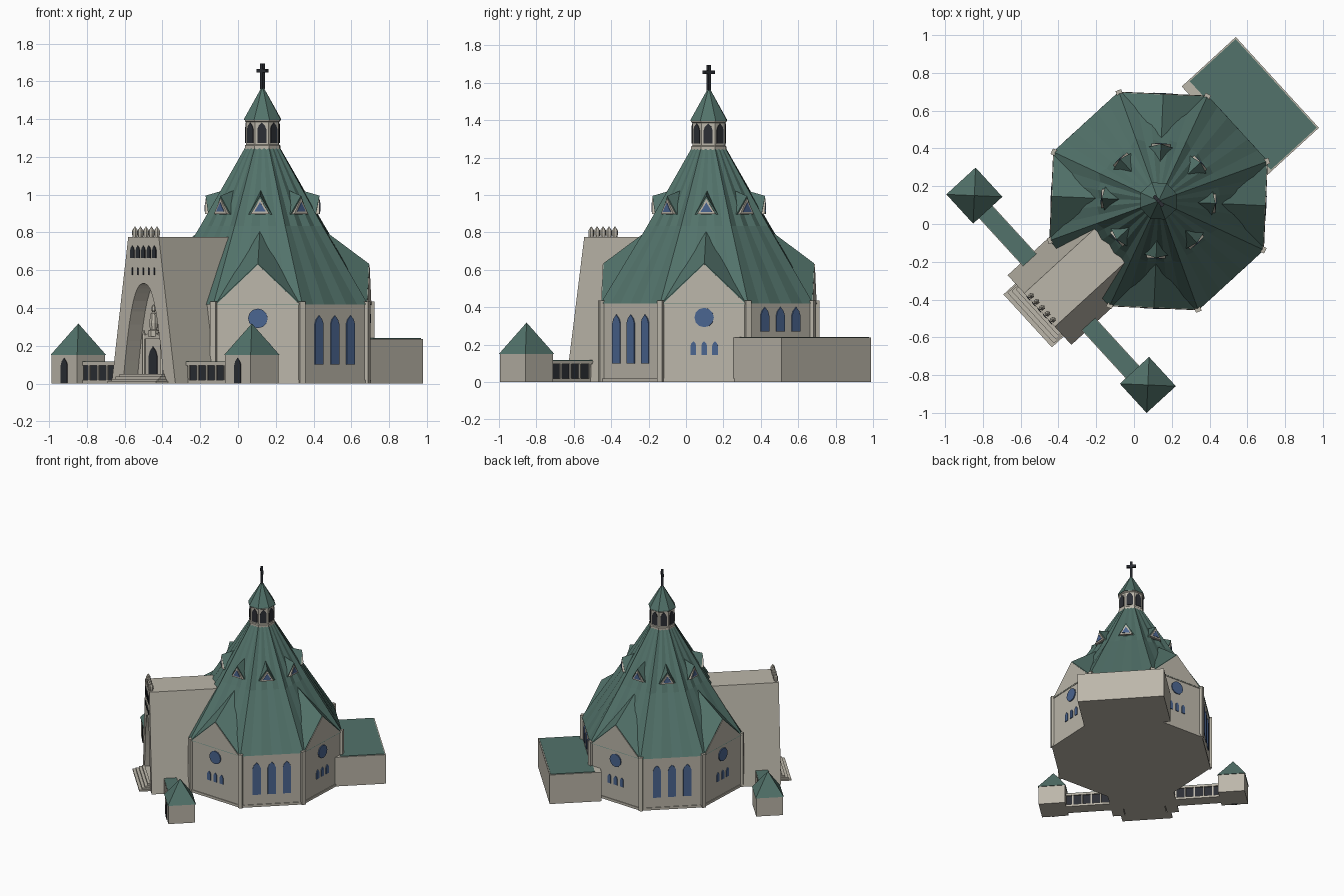
import bpy, bmesh, math
from mathutils import Matrix, Vector

if "Cube" in bpy.data.objects:
    bpy.data.objects.remove(bpy.data.objects["Cube"])

# Everything is built with the entrance facing -y, then turned and shifted into place
WORLD = Matrix.Translation((0.13, 0.122, 0)) @ Matrix.Rotation(math.radians(-47.5), 4, 'Z')
R = 0.61
AP = R * math.cos(math.pi / 8)


def material(name, col):
    m = bpy.data.materials.new(name)
    m.diffuse_color = (*col, 1)
    m.use_nodes = True
    m.node_tree.nodes["Principled BSDF"].inputs["Base Color"].default_value = m.diffuse_color
    return m


STONE = material("stone", (0.50, 0.47, 0.40))
GREEN = material("copper_green", (0.085, 0.17, 0.145))
BLUE = material("blue_glass", (0.07, 0.13, 0.28))
DARK = material("dark_opening", (0.025, 0.028, 0.035))


def rot(k):
    return Matrix.Rotation(k * math.pi / 4, 4, 'Z')


def poly(bm, verts, faces, m=Matrix()):
    vs = [bm.verts.new(m @ Vector(v)) for v in verts]
    for f in faces:
        bm.faces.new([vs[i] for i in f])


def prism(bm, pts, y0, y1, m=Matrix()):
    """Extrude an x-z outline from y0 to y1."""
    n = len(pts)
    poly(bm, [(x, y0, z) for x, z in pts] + [(x, y1, z) for x, z in pts],
         [list(range(n)), list(range(2 * n - 1, n - 1, -1))] +
         [(i, i + n, (i + 1) % n + n, (i + 1) % n) for i in range(n)], m)


def box(bm, x0, x1, y0, y1, z0, z1, m=Matrix()):
    prism(bm, [(x0, z0), (x1, z0), (x1, z1), (x0, z1)], y0, y1, m)


def ring(bm, n, levels, m=Matrix()):
    """Stack of n-sided rings (radius, z); flat sides face the axes."""
    verts = [(r * math.cos((i + .5) * 2 * math.pi / n), r * math.sin((i + .5) * 2 * math.pi / n), z)
             for r, z in levels for i in range(n)]
    faces = [list(range(n)), list(range(len(verts) - n, len(verts)))]
    for l in range(len(levels) - 1):
        faces += [(l*n + i, l*n + (i + 1) % n, l*n + n + (i + 1) % n, l*n + n + i) for i in range(n)]
    poly(bm, verts, faces, m)


def arch(cx, hw, z0, z1):
    """Pointed window outline."""
    zs = z1 - hw * 1.5
    return [(cx - hw, z0), (cx + hw, z0), (cx + hw, zs), (cx + hw * .7, zs + hw * .8), (cx, z1),
            (cx - hw * .7, zs + hw * .8), (cx - hw, zs)]


def finish(name, bm, mat):
    bmesh.ops.recalc_face_normals(bm, faces=bm.faces)
    me = bpy.data.meshes.new(name)
    bm.transform(WORLD)
    bm.to_mesh(me)
    bm.free()
    me.materials.append(mat)
    bpy.context.collection.objects.link(bpy.data.objects.new(name, me))


new = bmesh.new

# Octagonal nave walls, plinth and corner posts
b = new()
ring(b, 8, [(R, 0), (R, .42)])
ring(b, 8, [(R + .006, 0), (R + .006, .02)])
finish("nave_walls", b, STONE)
b = new()
for k in range(8):
    m = rot(k + .5) @ Matrix.Translation((0, -R, 0))
    box(b, -.016, .016, -.014, .014, 0, .435, m)
finish("corner_posts", b, STONE)

# Pleated main roof
b = new()
N = 6
verts = []
for r, z, amp in ((R + .006, .42, .0), (.35, .835, .012), (.098, 1.25, .004)):
    for k in range(8):
        a, c = (rot(k + s) @ Vector((0, -r, z)) for s in (-.5, .5))
        for j in range(N):
            p = a.lerp(c, j / N)
            d = Vector((p.x, p.y, 0)).normalized()
            verts.append(p - d * amp * (j % 2))
n = 8 * N
poly(b, verts, [(l*n + i, l*n + (i + 1) % n, l*n + n + (i + 1) % n, l*n + n + i)
                for l in (0, 1) for i in range(n)] + [list(range(n)), list(range(2*n, 3*n))])
finish("main_roof", b, GREEN)

# Large gables on alternate faces
walls, roofs, glass = new(), new(), new()
for k in (1, 3, 5, 7):
    m = rot(k)
    prism(walls, [(-.225, .415), (.225, .415), (0, .63)], -AP - .004, -AP + .006, m)
    poly(roofs, [(-.228, -AP, .42), (.228, -AP, .42), (0, -AP, .635), (0, -.335, .805)],
         [(0, 1, 2), (0, 2, 3), (1, 3, 2), (0, 3, 1)], m)
    rose = [(.052 * math.cos(i * math.pi / 6), .345 + .052 * math.sin(i * math.pi / 6)) for i in range(12)]
    prism(glass, rose, -AP - .008, -AP + .01, m)
    for x in (-.058, 0, .058):
        prism(glass, arch(x, .015, .145, .218), -AP - .006, -AP + .01, m)
finish("gable_walls", walls, STONE)
finish("gable_roofs", roofs, GREEN)
# Tall triple windows; shorter above the annex
for k, z0, z1 in ((2, .1, .36), (6, .1, .36), (4, .27, .4)):
    for x in (-.113, 0, .113):
        prism(glass, arch(x, .03, z0, z1), -AP - .006, -AP + .01, rot(k))

# Small triangular roof dormers
roofs, frames = new(), new()
for k in range(8):
    m = rot(k)
    poly(roofs, [(-.062, -.285, .895), (.062, -.285, .895), (0, -.302, .995), (0, -.2, 1.025),
                 (-.062, -.25, .895), (.062, -.25, .895)],
         [(0, 1, 2), (0, 2, 3, 4), (1, 5, 3, 2), (3, 5, 4), (0, 4, 5, 1)], m)
    prism(frames, [(-.05, .898), (.05, .898), (0, .98)], -.303, -.27, m)
    prism(glass, [(-.031, .91), (.031, .91), (0, .96)], -.306, -.28, m)
finish("dormer_roofs", roofs, GREEN)
finish("dormer_frames", frames, STONE)
finish("blue_windows", glass, BLUE)

# Lantern, its spire and the cross
b, d = new(), new()
ring(b, 8, [(.1, 1.24), (.1, 1.26), (.094, 1.265), (.094, 1.385), (.1, 1.39), (.1, 1.40)])
for k in range(8):
    prism(d, arch(0, .024, 1.275, 1.382), -.094 * math.cos(math.pi / 8) - .004, -.07, rot(k))
finish("lantern", b, STONE)
b = new()
ring(b, 8, [(.104, 1.395), (.104, 1.402), (.002, 1.575)])
finish("lantern_spire", b, GREEN)
b = new()
box(b, -.009, .009, -.009, .009, 1.56, 1.695)
box(b, -.036, .036, -.009, .009, 1.648, 1.667)
finish("cross", b, DARK)

# Tapered entrance block with arched recess
b = new()
Y = -.855
trap = [(-.25, 0), (.25, 0), (.12, .775), (-.12, .775)]
prism(b, trap, Y + .1, -.3)
curve = [(.16 * t / 10, .53 * (1 - abs(t / 10) ** 2.5)) for t in range(-10, 11)]
prism(b, [(-.25, 0)] + curve + trap[1:], Y, Y + .1)
finish("entrance_block", b, STONE)
b = new()
for i in range(5):
    x = (i - 2) * .043
    prism(d, arch(x, .014, .665, .73), Y - .004, Y + .02)
    prism(d, arch(x, .005, .575, .615), Y - .004, Y + .02)
    ring(b, 6, [(.012, .765), (.016, .79), (.016, .81), (.001, .832)],
         Matrix.Translation((x, Y + .018, 0)))
finish("crown_finials", b, STONE)

# Portal, niche figure and side openings in the recess
b = new()
box(b, -.068, .068, Y + .07, Y + .11, 0, .24)
prism(b, [(-.075, .235), (.075, .235), (.075, .25), (0, .275), (-.075, .25)], Y + .06, Y + .11)
for s in (-1, 1):
    ring(b, 6, [(.012, 0), (.012, .25), (.001, .285)], Matrix.Translation((s * .07, Y + .068, 0)))
    box(d, s * .095 - .014, s * .095 + .014, Y + .094, Y + .11, .05, .15)
prism(d, arch(0, .032, .045, .195), Y + .066, Y + .09)
finish("portal", b, STONE)
b = new()
ring(b, 8, [(.03, .25), (.03, .28), (.02, .285), (.024, .32), (.018, .37), (.007, .378),
            (.013, .39), (.011, .408), (.003, .418)], Matrix.Translation((0, Y + .072, 0)))
finish("niche_figure", b, STONE)

# Entrance steps
b = new()
for i in range(4):
    box(b, -.19 + i * .008, .19 - i * .008, -.94 + i * .022, Y + (.005 if i < 3 else .002), 0, .0125 * (i + 1))
box(b, -.155, .155, Y, Y + .1, 0, .045)
finish("entrance_steps", b, STONE)

# Side passages and square pavilions, mirrored
stone, green, = new(), new()
for s in (-1, 1):
    m = Matrix.Diagonal((s, 1, 1, 1))
    box(stone, .2, .6, -.763, -.665, 0, .018, m)
    box(stone, .2, .6, -.763, -.665, .096, .113, m)
    box(green, .2, .585, -.76, -.668, .112, .117, m)
    box(d, .2, .6, -.753, -.675, .01, .1, m)
    for x in (.25, .32, .39, .46, .53):
        for y in (-.757, -.671):
            box(stone, x - .005, x + .005, y - .005, y + .005, .01, .1, m)
    box(stone, .58, .78, -.8, -.6, 0, .155, m)
    prism(d, arch(.68, .025, .0, .135), -.804, -.78, m)
    poly(green, [(.575, -.805, .15), (.785, -.805, .15), (.785, -.595, .15), (.575, -.595, .15),
                 (.68, -.70, .318)], [(0, 1, 2, 3), (0, 1, 4), (1, 2, 4), (2, 3, 4), (3, 0, 4)], m)
finish("passages_and_pavilions", stone, STONE)
finish("pavilion_roofs", green, GREEN)
finish("dark_openings", d, DARK)

# Flat-roofed rear annex
b = new()
box(b, -.364, .288, .5, .888, 0, .237)
finish("rear_annex", b, STONE)
b = new()
box(b, -.356, .28, .55, .88, .23, .241)
finish("annex_roof", b, GREEN)
